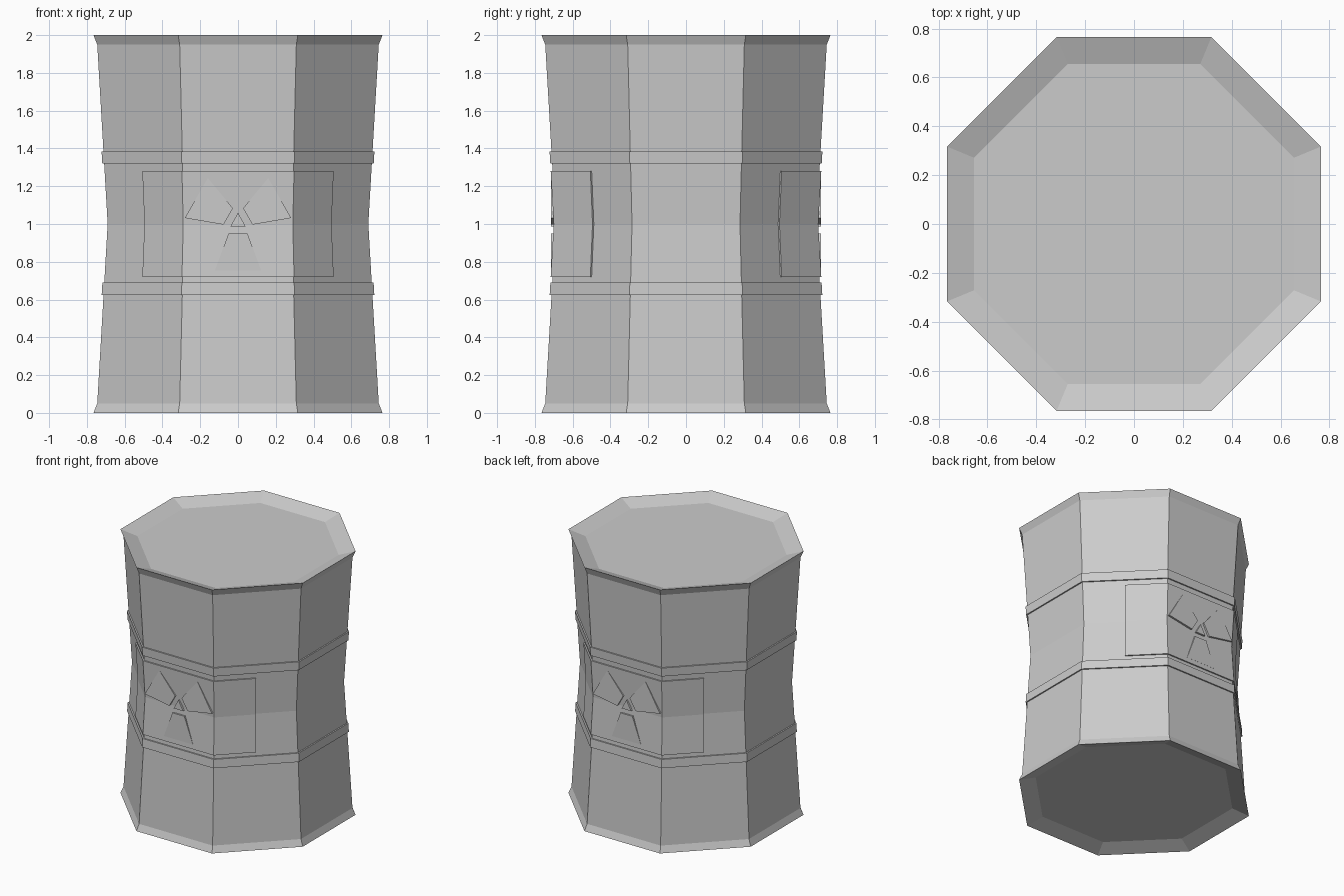
import bpy
import bmesh
import math
from mathutils import Matrix

cube = bpy.data.objects.get("Cube")
if cube:
    bpy.data.objects.remove(cube)

grey = bpy.data.materials.new("plain_grey")
grey.use_nodes = True
colour = (0.6, 0.6, 0.6, 1)
grey.diffuse_color = colour
grey.node_tree.nodes["Principled BSDF"].inputs["Base Color"].default_value = colour

CORNER = 1 / math.cos(math.pi / 8)  # corner radius per unit of face distance


def finish(name, bm):
    bmesh.ops.recalc_face_normals(bm, faces=bm.faces)
    mesh = bpy.data.meshes.new(name)
    bm.to_mesh(mesh)
    bm.free()
    mesh.materials.append(grey)
    obj = bpy.data.objects.new(name, mesh)
    bpy.context.collection.objects.link(obj)
    return obj


def sweep(name, profile, stations, around, closed):
    """Sweep (distance, z) points through (degrees, scale) stations."""
    bm = bmesh.new()
    rows = []
    for degrees, scale in stations:
        a = math.radians(degrees)
        rows.append([bm.verts.new((r * scale * math.cos(a), r * scale * math.sin(a), z))
                     for r, z in profile])
    count = len(profile)
    pairs = list(zip(rows, rows[1:]))
    if around:
        pairs.append((rows[-1], rows[0]))
    for p, q in pairs:
        for i in range(count if closed else count - 1):
            j = (i + 1) % count
            bm.faces.new((p[i], q[i], q[j], p[j]))
    if not closed:  # floor and lid
        bm.faces.new([row[0] for row in rows])
        bm.faces.new([row[-1] for row in rows])
    elif not around:  # end walls
        bm.faces.new(rows[0])
        bm.faces.new(rows[-1])
    return finish(name, bm)


def wall(z):
    """Face distance of the pinched barrel wall."""
    return 0.69 + 0.058 * abs(z - 1)


octagon = [(22.5 + 45 * i, CORNER) for i in range(8)]

# Pinched barrel with flared rims and dished ends
sweep("barrel_body",
      [(0.655, 0.04), (0.765, 0), (wall(0.05), 0.05), (wall(1), 1),
       (wall(1.95), 1.95), (0.765, 2), (0.655, 1.96)], octagon, True, False)

# Raised hoops
for name, low, high in (("lower_hoop", 0.625, 0.69), ("upper_hoop", 1.32, 1.385)):
    sweep(name, [(wall(low) - 0.02, low), (wall(low) + 0.01, low),
                 (wall(high) + 0.01, high), (wall(high) - 0.02, high)],
          octagon, True, True)


# Flat plates of the emblem, placed on the front face
def plate(name, points, turn, spin):
    bm = bmesh.new()
    face = bm.faces.new([bm.verts.new((x, -0.69, z)) for x, z in points])
    out = bmesh.ops.extrude_face_region(bm, geom=[face])["geom"]
    moved = [v for v in out if isinstance(v, bmesh.types.BMVert)]
    bmesh.ops.translate(bm, verts=moved, vec=(0, -0.025, 0))
    place = (Matrix.Rotation(spin, 4, "Z") @ Matrix.Translation((0, 0, 1.01))
             @ Matrix.Rotation(turn, 4, "Y"))
    bm.transform(place)
    finish(name, bm)


# Wrap-around label and emblem on the front and back
for side, middle, spin in (("front", -90, 0), ("back", 90, math.pi)):
    stations = [(middle - 45, 1), (middle - 22.5, CORNER),
                (middle + 22.5, CORNER), (middle + 45, 1)]
    heights = (0.72, 1, 1.28)
    outer = [(wall(z) + 0.01, z) for z in heights]
    inner = [(wall(z) - 0.02, z) for z in reversed(heights)]
    sweep(side + "_label", outer + inner, stations, False, True)
    plate(side + "_emblem_centre", [(-0.04, -0.023), (0.04, -0.023), (0, 0.05)], 0, spin)
    for i in range(3):
        plate(f"{side}_emblem_blade_{i + 1}",
              [(-0.05, -0.06), (0.05, -0.06), (0.122, -0.255), (-0.122, -0.255)],
              math.tau * i / 3, spin)
